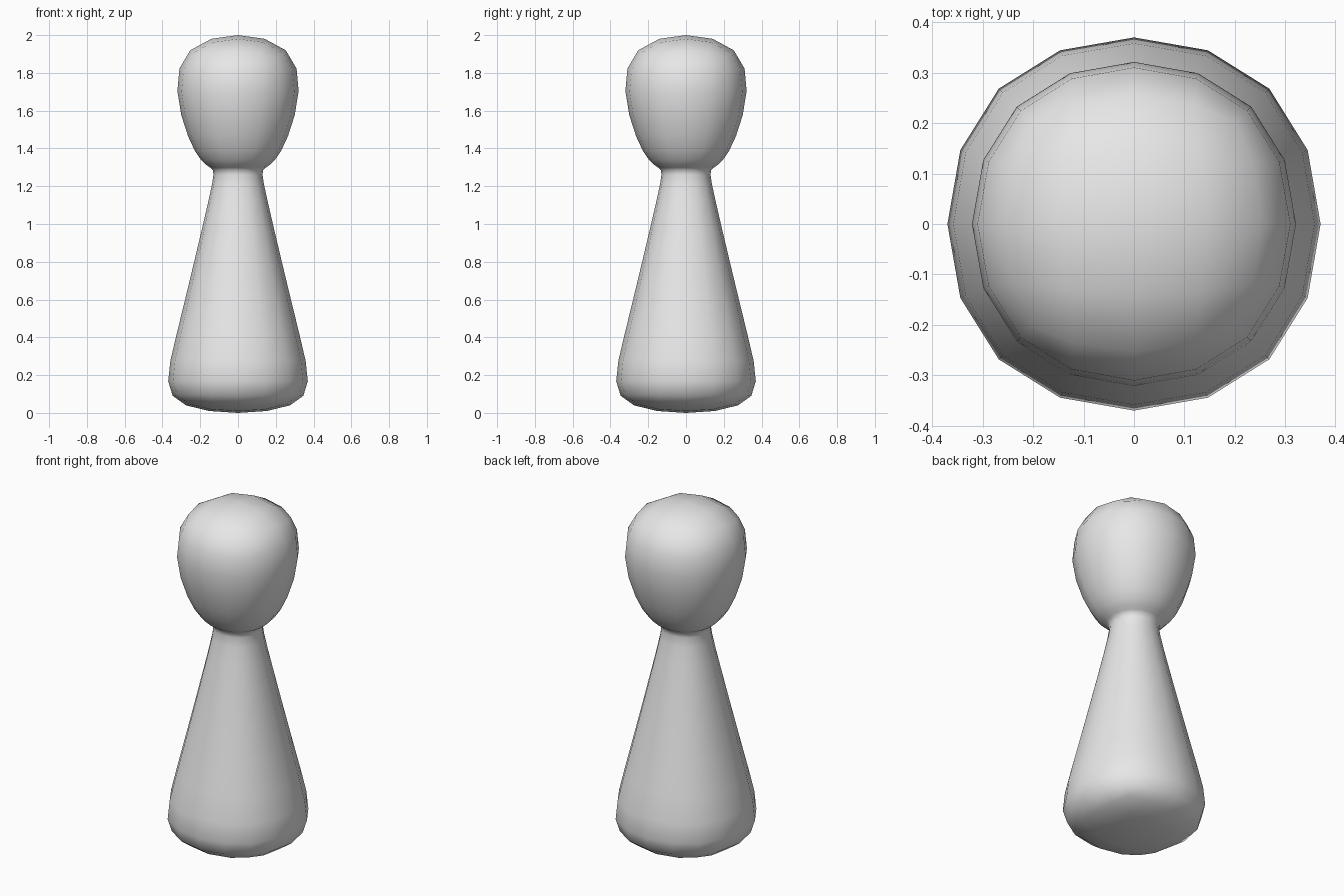
import bpy
import bmesh

cube = bpy.data.objects.get("Cube")
if cube:
    bpy.data.objects.remove(cube, do_unlink=True)

# Plain grey material
grey = bpy.data.materials.new("plain_grey")
grey.use_nodes = True
colour = (0.8, 0.8, 0.8, 1)
grey.diffuse_color = colour
shader = next(n for n in grey.node_tree.nodes if n.type == "BSDF_PRINCIPLED")
shader.inputs["Base Color"].default_value = colour

# Square cage rings: (half width, height) for foot, waist, neck and head
RINGS = [
    (0.48, -0.028),
    (0.378, 0.32),
    (0.13, 1.27),
    (0.137, 1.29),
    (0.282, 1.36),
    (0.465, 2.056),
]
CORNERS = [(-1, -1), (1, -1), (1, 1), (-1, 1)]

bm = bmesh.new()
loops = [[bm.verts.new((x * s, y * s, z)) for x, y in CORNERS] for s, z in RINGS]
for low, high in zip(loops, loops[1:]):
    for i in range(4):
        j = (i + 1) % 4
        bm.faces.new((low[i], low[j], high[j], high[i]))
bm.faces.new(loops[0][::-1])
bm.faces.new(loops[-1])
for face in bm.faces:
    face.smooth = True

mesh = bpy.data.meshes.new("pawn_body")
bm.to_mesh(mesh)
bm.free()
mesh.materials.append(grey)
body = bpy.data.objects.new("pawn_body", mesh)
bpy.context.collection.objects.link(body)

# Round the cage into a smooth sixteen-sided body
subdivision = body.modifiers.new("rounding", "SUBSURF")
subdivision.levels = 2
subdivision.render_levels = 2
